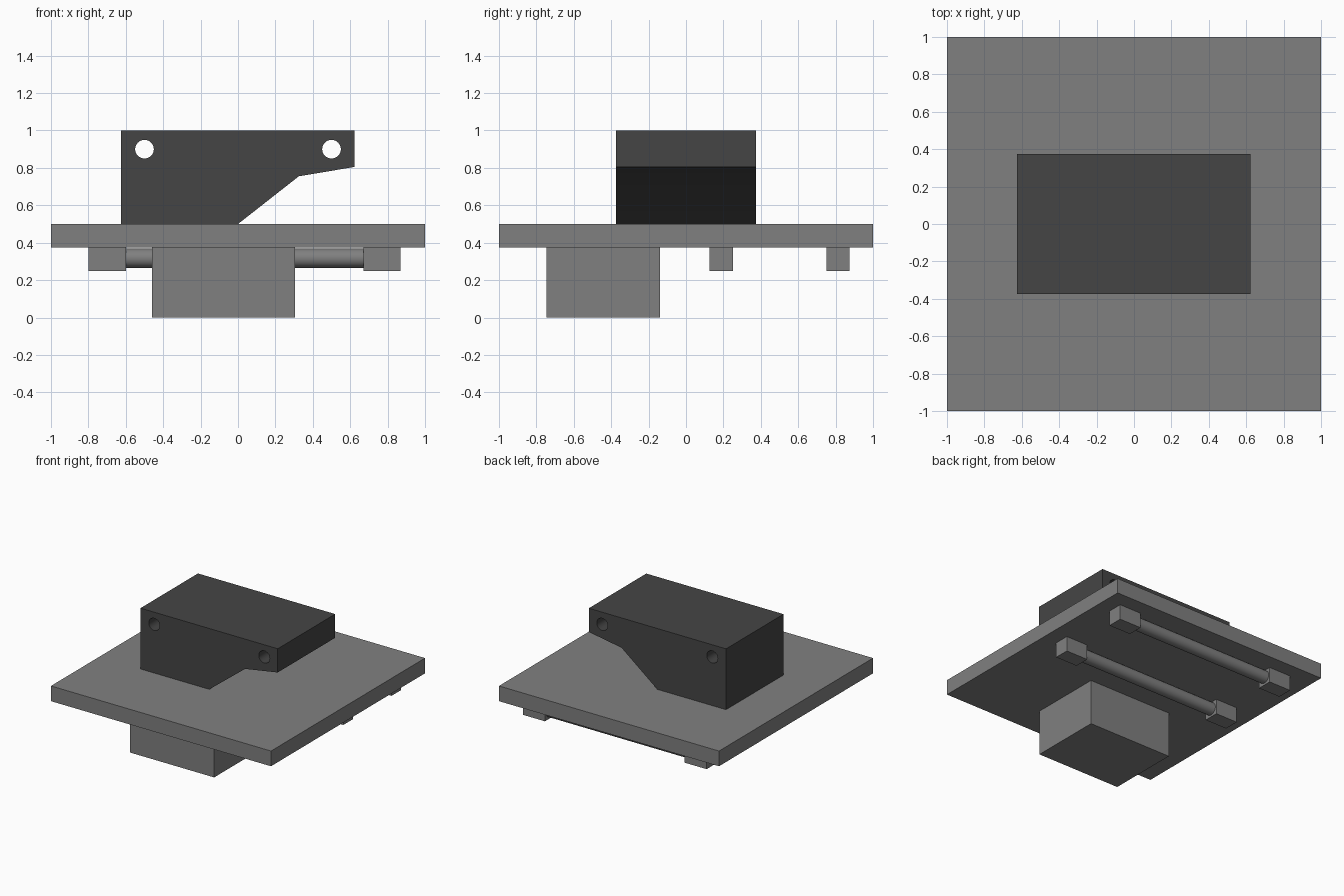
import bpy, bmesh, math
from mathutils import Matrix

if "Cube" in bpy.data.objects:
    bpy.data.objects.remove(bpy.data.objects["Cube"], do_unlink=True)


def material(name, value):
    mat = bpy.data.materials.new(name)
    mat.use_nodes = True
    colour = (value, value, value, 1)
    mat.diffuse_color = colour
    mat.node_tree.nodes["Principled BSDF"].inputs["Base Color"].default_value = colour
    return mat


GREY = material("mid grey", 0.216)
DARK = material("dark grey", 0.06)


def add_object(name, bm, mat):
    mesh = bpy.data.meshes.new(name)
    bmesh.ops.recalc_face_normals(bm, faces=bm.faces)
    bm.to_mesh(mesh)
    bm.free()
    mesh.materials.append(mat)
    obj = bpy.data.objects.new(name, mesh)
    bpy.context.collection.objects.link(obj)
    return obj


def box(name, low, high, mat):
    bm = bmesh.new()
    bmesh.ops.create_cube(bm, size=1)
    for v in bm.verts:
        v.co = [lo + (c + 0.5) * (hi - lo) for c, lo, hi in zip(v.co, low, high)]
    return add_object(name, bm, mat)


def cylinder(name, radius, length, centre, axis, mat):
    bm = bmesh.new()
    turn = Matrix.Rotation(math.pi / 2, 4, axis)
    bmesh.ops.create_cone(bm, cap_ends=True, segments=32, radius1=radius, radius2=radius,
                          depth=length, matrix=Matrix.Translation(centre) @ turn)
    return add_object(name, bm, mat)


def smooth(obj):
    bpy.ops.object.select_all(action="DESELECT")
    obj.select_set(True)
    bpy.context.view_layer.objects.active = obj
    bpy.ops.object.shade_smooth_by_angle(angle=math.radians(30))


# Base plate and the deep block hanging under its front half
box("base_plate", (-1, -1, 0.375), (1, 1, 0.5), GREY)
box("under_block", (-0.46, -0.745, 0), (0.305, -0.14, 0.375), GREY)

# Two guide rods, each held between a pair of small end blocks
for label, y in (("inner", 0.1875), ("outer", 0.8125)):
    for side, x0, x1 in (("right", -0.8, -0.6), ("left", 0.67, 0.87)):
        box(f"{label}_rod_holder_{side}", (x0, y - 0.0625, 0.25), (x1, y + 0.0625, 0.375), GREY)
    smooth(cylinder(f"{label}_rod", 0.051, 1.31, (0.035, y, 0.317), "Y", GREY))

# Upper bracket: side profile extruded from front to back
profile = [(-0.625, 0.5), (0, 0.5), (0.325, 0.755), (0.622, 0.805), (0.622, 1), (-0.625, 1)]
bm = bmesh.new()
face = bm.faces.new([bm.verts.new((x, -0.373, z)) for x, z in profile])
extruded = bmesh.ops.extrude_face_region(bm, geom=[face])["geom"]
bmesh.ops.translate(bm, vec=(0, 0.746, 0),
                    verts=[g for g in extruded if isinstance(g, bmesh.types.BMVert)])
bracket = add_object("bracket", bm, DARK)

# Two pin holes drilled right through the bracket
for x in (-0.5, 0.5):
    cutter = cylinder("hole_cutter", 0.05, 1, (x, 0, 0.9), "X", DARK)
    cutter.hide_render = True
    cut = bracket.modifiers.new("pin_hole", "BOOLEAN")
    cut.operation, cut.solver, cut.object = "DIFFERENCE", "EXACT", cutter
    bpy.context.view_layer.objects.active = bracket
    bpy.ops.object.modifier_apply(modifier=cut.name)
    bpy.data.objects.remove(cutter, do_unlink=True)
smooth(bracket)
